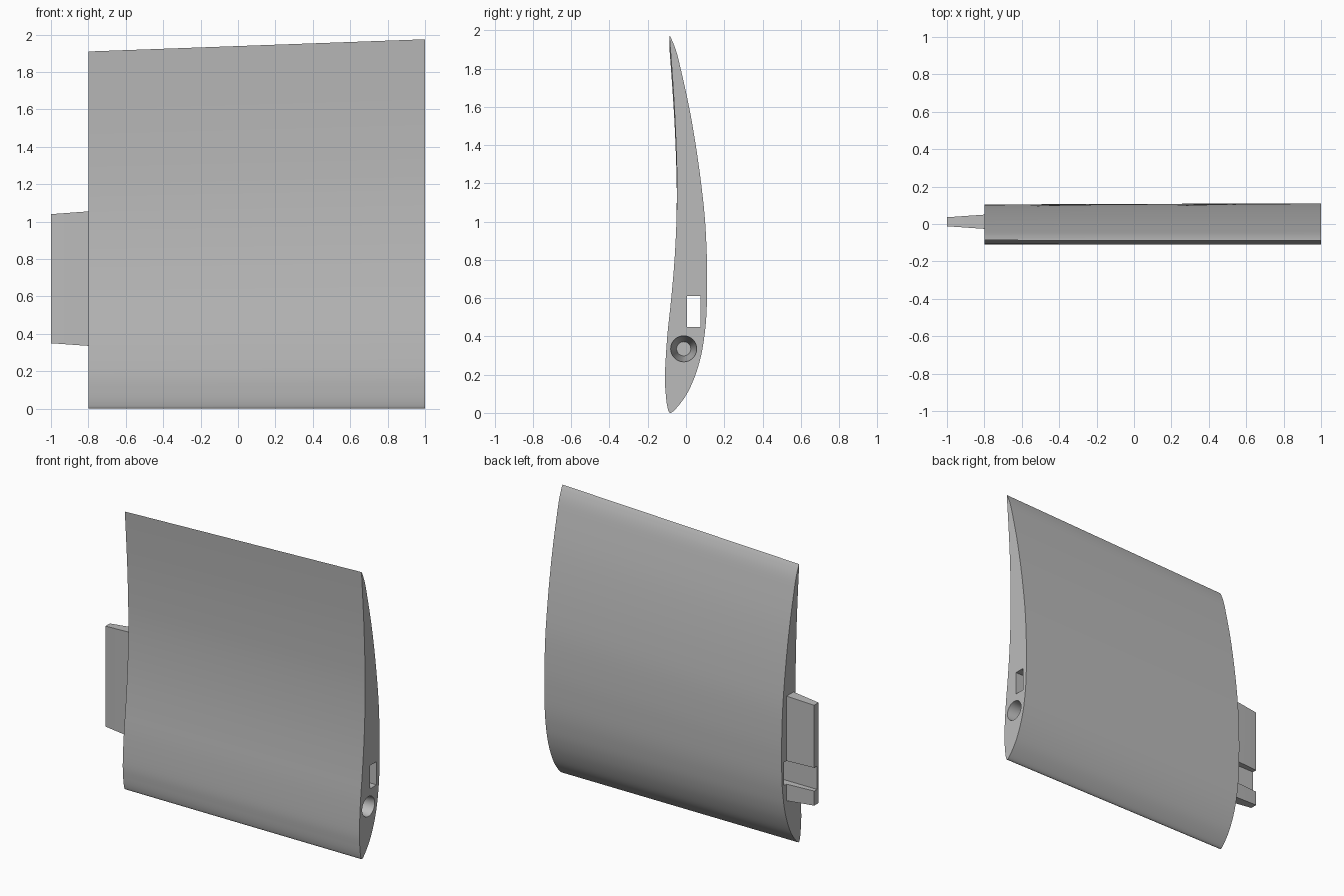
import bpy, bmesh
from mathutils import Vector

cube = bpy.data.objects.get("Cube")
if cube:
    bpy.data.objects.remove(cube, do_unlink=True)

grey = bpy.data.materials.new("plain grey")
grey.use_nodes = True
grey.diffuse_color = (0.5, 0.5, 0.5, 1)
grey.node_tree.nodes["Principled BSDF"].inputs["Base Color"].default_value = grey.diffuse_color


def loft(name, sections):
    """Solid through equal-length loops of points, closed by end caps."""
    bm = bmesh.new()
    rings = [[bm.verts.new(p) for p in s] for s in sections]
    for a, b in zip(rings, rings[1:]):
        for i in range(len(a)):
            j = (i + 1) % len(a)
            bm.faces.new((a[i], a[j], b[j], b[i]))
    bm.faces.new(rings[0])
    bm.faces.new(rings[-1])
    bmesh.ops.recalc_face_normals(bm, faces=bm.faces)
    mesh = bpy.data.meshes.new(name)
    bm.to_mesh(mesh)
    bm.free()
    mesh.materials.append(grey)
    ob = bpy.data.objects.new(name, mesh)
    bpy.context.collection.objects.link(ob)
    return ob


def rect(x, y0, y1, z0, z1):
    return [(x, y0, z0), (x, y1, z0), (x, y1, z1), (x, y0, z1)]


def activate(ob):
    bpy.ops.object.select_all(action='DESELECT')
    ob.select_set(True)
    bpy.context.view_layer.objects.active = ob


def cut(ob, cutter):
    activate(ob)
    mod = ob.modifiers.new("cut", 'BOOLEAN')
    mod.operation = 'DIFFERENCE'
    mod.solver = 'EXACT'
    mod.object = cutter
    bpy.ops.object.modifier_apply(modifier=mod.name)


def smooth_curve(points, steps=5):
    """Catmull-Rom curve through the points, without its last point."""
    pts = [Vector(p) for p in points]
    pts = [2 * pts[0] - pts[1]] + pts + [2 * pts[-1] - pts[-2]]
    out = []
    for a, b, c, d in zip(pts, pts[1:], pts[2:], pts[3:]):
        for k in range(steps):
            t = k / steps
            out.append(0.5 * (2 * b + (c - a) * t + (2 * a - 5 * b + 4 * c - d) * t * t
                              + (3 * b - a - 3 * c + d) * t ** 3))
    return out


# Aerofoil profile (y, z): trailing edge, concave front, nose, convex back
profile = smooth_curve([
    (-.087, 1.975), (-.074, 1.8), (-.061, 1.6), (-.052, 1.4), (-.047, 1.2),
    (-.05, 1), (-.06, .8), (-.077, .6), (-.098, .4), (-.11, .2), (-.106, .1),
    (-.097, .03), (-.083, 0), (-.05, .025), (.005, .1), (.05, .2), (.079, .3),
    (.096, .4), (.106, .5), (.11, .62), (.11, .78), (.1, 1), (.079, 1.2),
    (.051, 1.4), (.016, 1.6), (-.028, 1.8), (-.054, 1.9), (-.085, 1.975)])
NOSE = -.083


def wing_section(x, s):
    return [(x, NOSE + (p.x - NOSE) * s, p.y * s) for p in profile]


wing = loft("wing_panel", [wing_section(-.8, .967), wing_section(1, 1)])

# Tapered joining tab
tab = loft("joining_tab", [rect(-1, -.012, .036, .35, 1.04),
                           rect(-.8, -.026, .05, .336, 1.055),
                           rect(-.77, -.026, .05, .336, 1.055)])

# Square slot right through the panel and tab
slot = loft("slot_cutter", [rect(-1.1, .005, .077, .45, .61),
                            rect(1.1, .005, .077, .45, .61)])
cut(wing, slot)
cut(tab, slot)

# Tapered blind socket in the wide end
bpy.ops.mesh.primitive_cone_add(vertices=48, radius1=.037, radius2=.0715, depth=.3,
                                location=(.88, -.012, .335), rotation=(0, 1.5707963, 0))
socket = bpy.context.object
socket.name = "socket_cutter"
cut(wing, socket)

for helper in (slot, socket):
    bpy.data.objects.remove(helper, do_unlink=True)
for ob in (wing, tab):
    activate(ob)
    bpy.ops.object.shade_smooth_by_angle(angle=.6)
